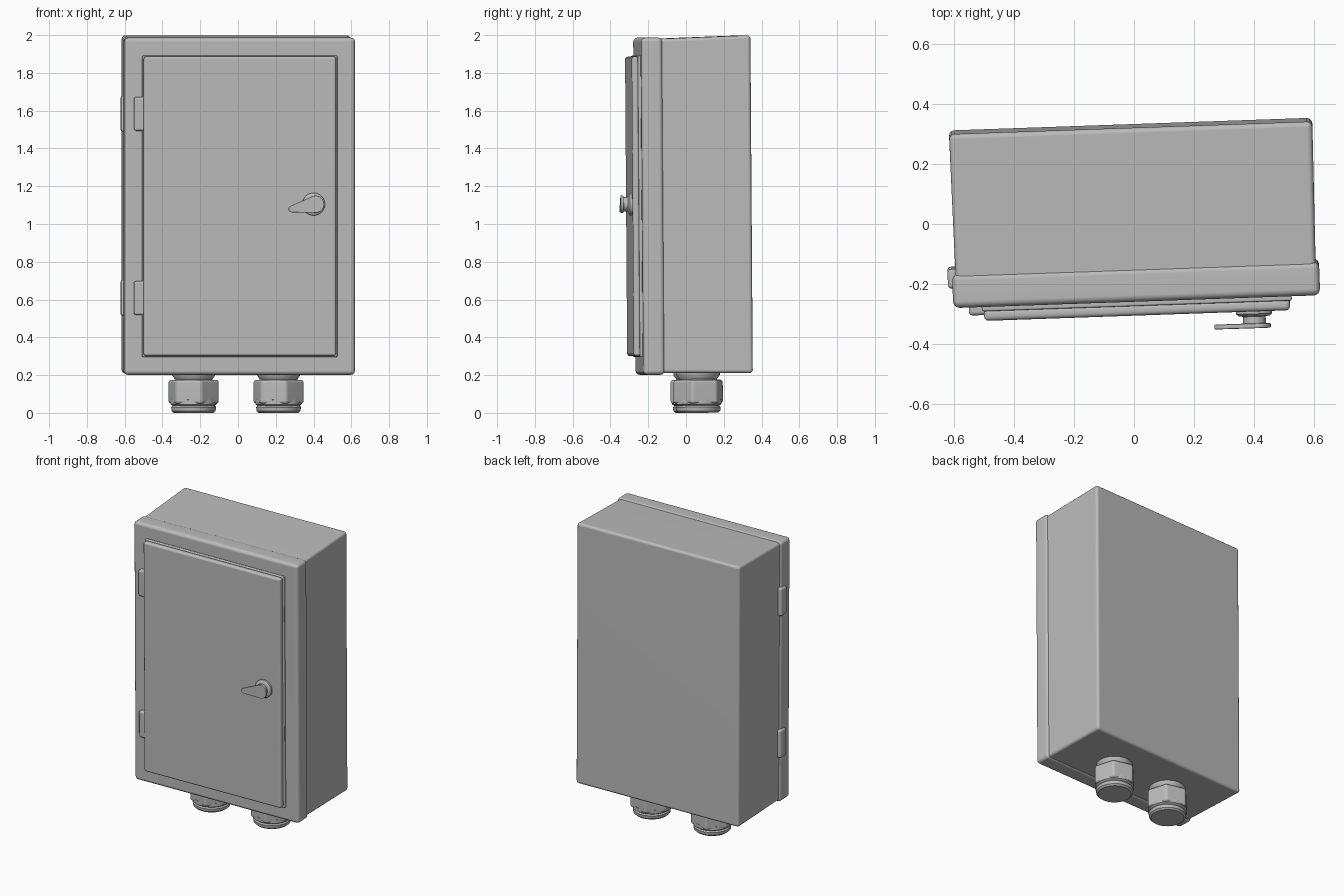
import bpy, bmesh
from math import radians, cos, sin, pi
from mathutils import Matrix, Vector

cube = bpy.data.objects.get("Cube")
if cube:
    bpy.data.objects.remove(cube)

# Single painted-metal colour
grey = bpy.data.materials.new("light_grey_metal")
grey.use_nodes = True
grey.diffuse_color = (0.5, 0.5, 0.5, 1)
grey.node_tree.nodes["Principled BSDF"].inputs["Base Color"].default_value = (0.5, 0.5, 0.5, 1)

# The whole cabinet stands slightly turned and tipped
MID = Vector((0, 0, 1.1))
LEAN = (Matrix.Translation(MID) @ Matrix.Rotation(radians(2), 4, 'Z')
        @ Matrix.Rotation(radians(0.4), 4, 'X') @ Matrix.Translation(-MID))


def finish(name, bm, bevel=0, segments=3, angle=35):
    """Bevel the sharp edges, lean the part and turn it into an object."""
    bmesh.ops.recalc_face_normals(bm, faces=bm.faces)
    if bevel:
        sharp = [e for e in bm.edges if e.calc_face_angle(0) > radians(30)]
        bmesh.ops.bevel(bm, geom=sharp, offset=bevel, segments=segments,
                        profile=0.5, affect='EDGES', clamp_overlap=True)
    bm.transform(LEAN)
    mesh = bpy.data.meshes.new(name)
    bm.to_mesh(mesh)
    bm.free()
    mesh.materials.append(grey)
    ob = bpy.data.objects.new(name, mesh)
    bpy.context.collection.objects.link(ob)
    bpy.ops.object.select_all(action='DESELECT')
    ob.select_set(True)
    bpy.context.view_layer.objects.active = ob
    bpy.ops.object.shade_smooth_by_angle(angle=radians(angle))
    ob.modifiers.new("even_shading", 'WEIGHTED_NORMAL').keep_sharp = True
    return ob


def box_mesh(x, y, z):
    bm = bmesh.new()
    bmesh.ops.create_cube(bm, size=1)
    for v in bm.verts:
        v.co = [r[0] if c < 0 else r[1] for c, r in zip(v.co, (x, y, z))]
    return bm


def box(name, x, y, z, bevel):
    return finish(name, box_mesh(x, y, z), bevel)


def lathe(name, profile, place):
    """Spin (radius, height) points about z, then place the result."""
    bm = bmesh.new()
    verts = [bm.verts.new((r, 0, h)) for r, h in profile]
    edges = [bm.edges.new(pair) for pair in zip(verts, verts[1:])]
    bmesh.ops.spin(bm, geom=verts + edges, cent=(0, 0, 0), axis=(0, 0, 1),
                   angle=2 * pi, steps=40, use_merge=False)
    bmesh.ops.remove_doubles(bm, verts=bm.verts, dist=0.0005)
    bm.transform(place)
    return finish(name, bm)


# Deep case, flaring slightly toward the back
case = box_mesh((-0.6, 0.6), (-0.2, 0.327), (0.212, 1.98))
for v in case.verts:
    if v.co.y > 0:
        v.co.x *= 1.01
        v.co.z += 0.017 if v.co.z > 1 else -0.004
finish("case", case, 0.018)

# Front rim and the raised door
box("front_rim", (-0.612, 0.612), (-0.253, -0.14), (0.203, 1.988), 0.022)
box("door_seat", (-0.517, 0.517), (-0.268, -0.24), (0.297, 1.893), 0.006)
box("door", (-0.51, 0.51), (-0.3, -0.262), (0.303, 1.888), 0.014)

# Door hinges, with matching clips on the outer side of the rim
for label, z in (("lower", 0.61), ("upper", 1.585)):
    box(label + "_hinge", (-0.56, -0.49), (-0.282, -0.24), (z - 0.09, z + 0.09), 0.012)
    box(label + "_side_clip", (-0.627, -0.59), (-0.19, -0.125), (z - 0.095, z + 0.095), 0.012)

# Latch: round boss on a stem, with a tapering lever
KNOB = Vector((0.39, 0, 1.107))
lathe("latch_boss",
      [(0, 0.29), (0.06, 0.29), (0.06, 0.313), (0.052, 0.32),
       (0.038, 0.322), (0.038, 0.35), (0, 0.35)],
      Matrix.Translation(KNOB) @ Matrix.Rotation(radians(90), 4, 'X'))

bm = bmesh.new()
outline = []
for i in range(17):
    a = radians(-105 + i * 210 / 16)
    outline.append((KNOB.x + 0.008 + 0.046 * cos(a), KNOB.z + 0.046 * sin(a)))
outline += [(0.27, 1.1), (0.256, 1.09), (0.256, 1.073), (0.27, 1.064)]
lever = bm.faces.new([bm.verts.new((x, -0.345, z)) for x, z in outline])
moved = bmesh.ops.extrude_face_region(bm, geom=[lever])["geom"]
bmesh.ops.translate(bm, verts=[g for g in moved if isinstance(g, bmesh.types.BMVert)],
                    vec=(0, -0.016, 0))
finish("latch_lever", bm, 0.004, 2)

# Two cable glands under the case
for label, x in (("right", -0.233), ("left", 0.217)):
    spot = Matrix.Translation((x, 0.05, 0))
    lathe(label + "_gland_cap",
          [(0, 0), (0.105, 0), (0.116, 0.01), (0.119, 0.03), (0.112, 0.038),
           (0.123, 0.046), (0.123, 0.07), (0, 0.07)], spot)
    lathe(label + "_gland_neck",
          [(0, 0.15), (0.105, 0.15), (0.1, 0.178), (0.115, 0.2),
           (0.115, 0.225), (0, 0.225)], spot)
    nut = bmesh.new()
    bmesh.ops.create_cone(nut, cap_ends=True, segments=6, radius1=0.139, radius2=0.139,
                          depth=0.125,
                          matrix=spot @ Matrix.Translation((0, 0, 0.112))
                          @ Matrix.Rotation(radians(15), 4, 'Z'))
    finish(label + "_gland_nut", nut, 0.014)
